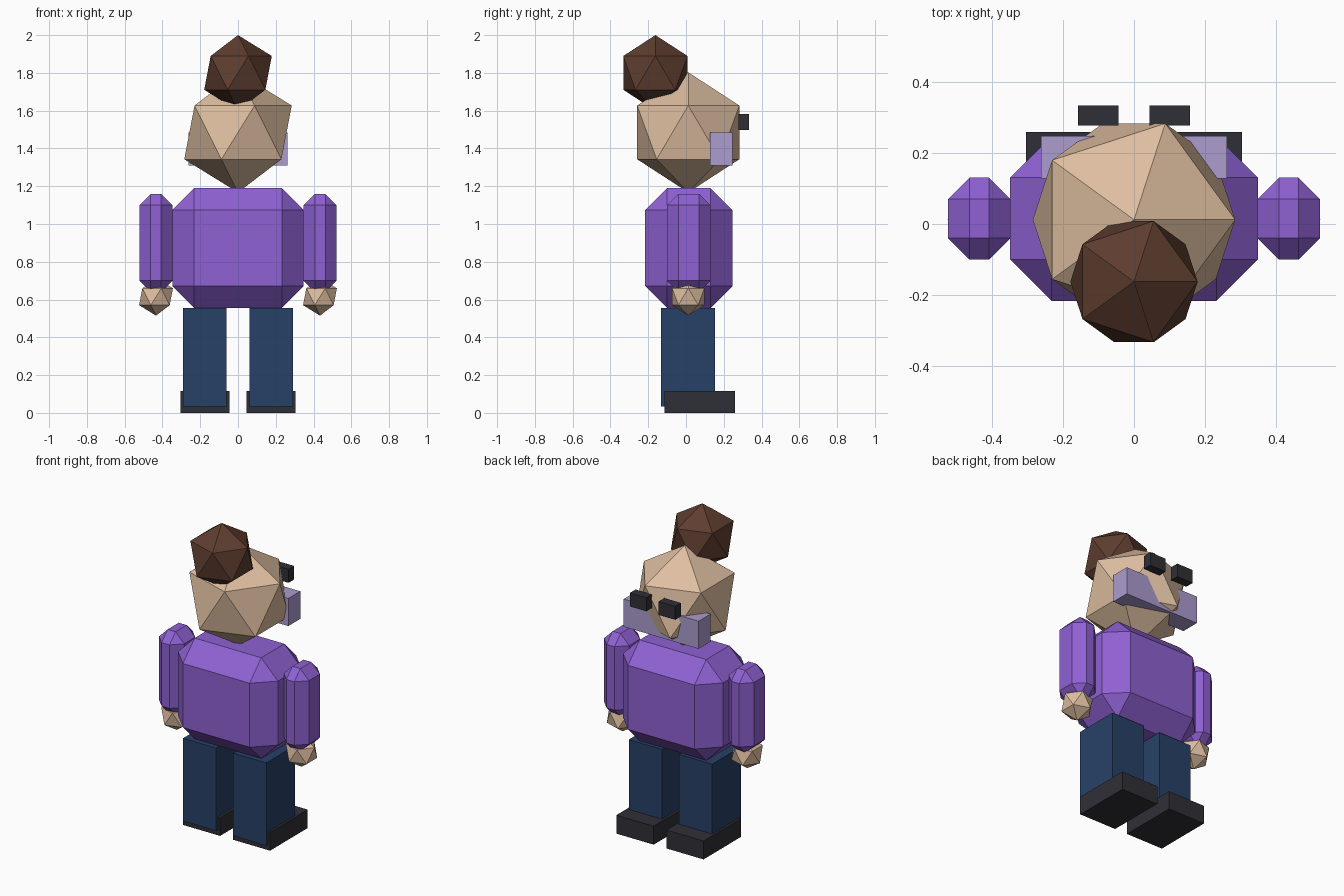
import bpy

if "Cube" in bpy.data.objects:
    bpy.data.objects.remove(bpy.data.objects["Cube"])


def material(name, rgb):
    """Flat material from 0-255 sRGB values."""
    lin = [((c / 255 + 0.055) / 1.055) ** 2.4 for c in rgb]
    m = bpy.data.materials.new(name)
    m.diffuse_color = (*lin, 1)
    m.use_nodes = True
    m.node_tree.nodes["Principled BSDF"].inputs["Base Color"].default_value = m.diffuse_color
    return m


PURPLE = material("purple_sweater", (143, 97, 211))
SKIN = material("skin", (222, 190, 160))
HAIR = material("brown_hair", (94, 61, 47))
JEANS = material("navy_trousers", (39, 65, 103))
DARK = material("charcoal", (47, 47, 55))
LILAC = material("lilac", (172, 156, 207))


def box(name, mat, x, y, z, bevel=0):
    """Box from (min, max) ranges, with an optional single-segment chamfer."""
    ranges = (x, y, z)
    bpy.ops.mesh.primitive_cube_add(size=1, location=[(a + b) / 2 for a, b in ranges])
    ob = bpy.context.object
    ob.name = name
    ob.scale = [b - a for a, b in ranges]
    bpy.ops.object.transform_apply(location=False, rotation=False, scale=True)
    ob.data.materials.append(mat)
    if bevel:
        mod = ob.modifiers.new("chamfer", 'BEVEL')
        mod.width = bevel
        mod.segments = 1
        mod.limit_method = 'NONE'
    return ob


def ball(name, mat, radius, loc):
    """Twenty-sided low-poly ball."""
    bpy.ops.mesh.primitive_ico_sphere_add(subdivisions=1, radius=radius, location=loc)
    ob = bpy.context.object
    ob.name = name
    ob.data.materials.append(mat)
    return ob


# Body, head and hair bun
box("torso", PURPLE, (-0.348, 0.348), (-0.216, 0.246), (0.555, 1.19), 0.116)
ball("head", SKIN, 0.318, (0, 0.012, 1.485))
ball("hair_bun", HAIR, 0.2, (0, -0.162, 1.8))

# Muzzle bar passing through the face
box("face_bar", LILAC, (-0.261, 0.261), (0.128, 0.247), (1.31, 1.484))

# Paired parts
for side, s in (("left", -1), ("right", 1)):
    def span(a, b):
        return tuple(sorted((s * a, s * b)))

    box(side + "_arm", PURPLE, span(0.347, 0.522), (-0.1, 0.13), (0.64, 1.16), 0.06)
    ball(side + "_hand", SKIN, 0.1, (s * 0.434, 0.012, 0.615))
    box(side + "_leg", JEANS, span(0.06, 0.29), (-0.133, 0.154), (0.035, 0.556))
    box(side + "_shoe", DARK, span(0.044, 0.304), (-0.115, 0.259), (0, 0.116))
    box(side + "_eye", DARK, span(0.043, 0.158), (0.277, 0.333), (1.498, 1.583))
